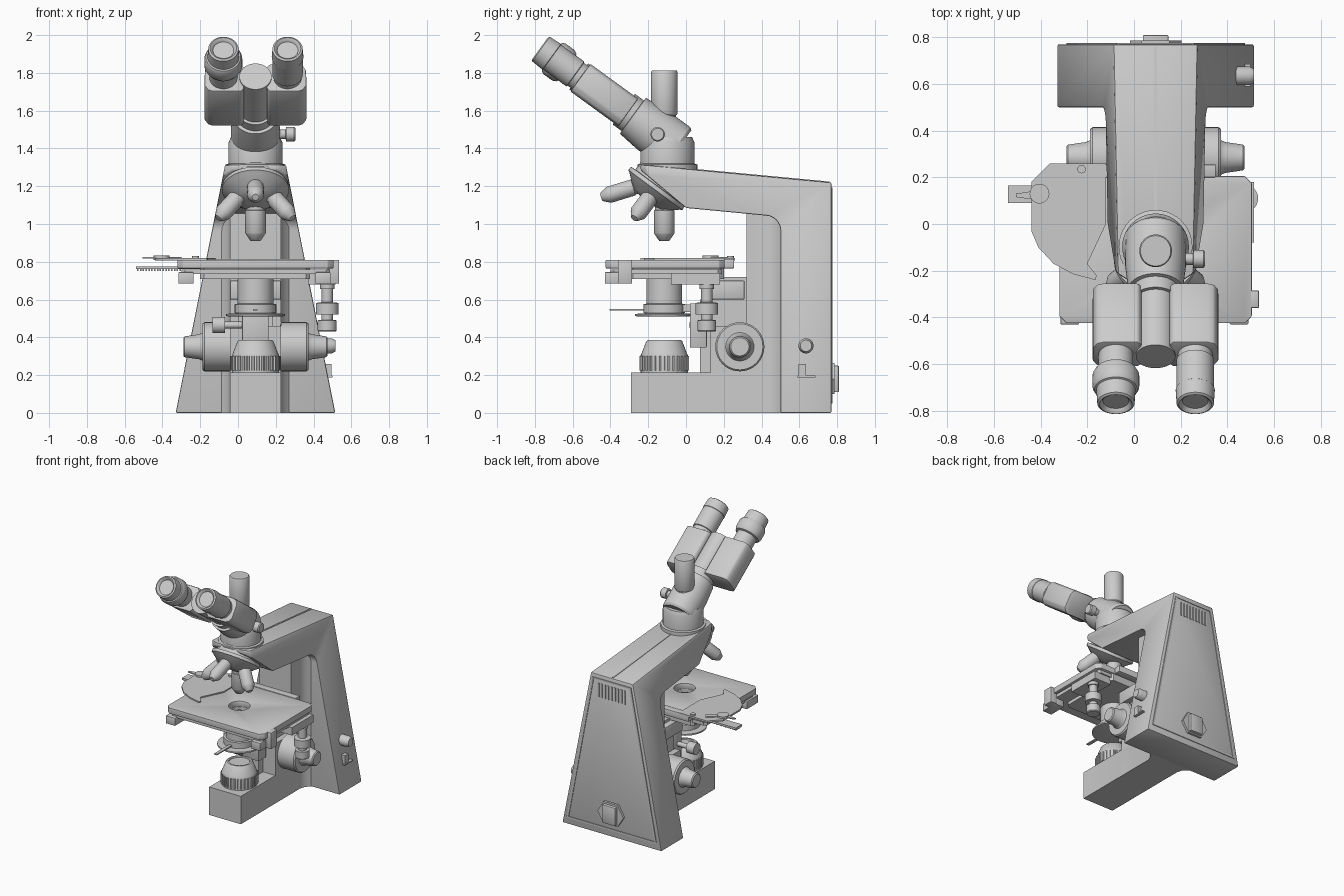
import bpy, bmesh
from math import sin, cos, pi, radians
from mathutils import Vector, Matrix

CX = 0.0925   # optical centre line in x


def finish(name, bm, bevel=0.0, cutters=(), mat=None):
    bmesh.ops.recalc_face_normals(bm, faces=bm.faces)
    me = bpy.data.meshes.new(name)
    bm.to_mesh(me)
    bm.free()
    ob = bpy.data.objects.new(name, me)
    bpy.context.collection.objects.link(ob)
    if mat:
        ob.matrix_world = mat
    bpy.ops.object.select_all(action='DESELECT')
    ob.select_set(True)
    bpy.context.view_layer.objects.active = ob
    for c in cutters:
        m = ob.modifiers.new('cut', 'BOOLEAN')
        m.object, m.operation, m.solver = c[0], c[1], 'EXACT'
    if bevel:
        m = ob.modifiers.new('bevel', 'BEVEL')
        m.width, m.segments, m.limit_method = bevel, 2, 'ANGLE'
    if cutters or bevel:
        bpy.ops.object.convert(target='MESH')
    bpy.ops.object.shade_smooth_by_angle(angle=radians(32))
    return ob


def prism(name, pts, fn, **kw):
    """Closed outline pts, placed by fn(u, v, side) with side -1 and +1."""
    bm = bmesh.new()
    a, b = [[bm.verts.new(fn(u, v, s)) for u, v in pts] for s in (-1, 1)]
    bm.faces.new(a)
    bm.faces.new(b)
    n = len(pts)
    for i in range(n):
        j = (i + 1) % n
        bm.faces.new((a[i], a[j], b[j], b[i]))
    return finish(name, bm, **kw)


def plan(name, pts, z0, z1, **kw):
    return prism(name, pts, lambda u, v, s: (u, v, z0 if s < 0 else z1), **kw)


def box(name, x0, x1, y0, y1, z0, z1, **kw):
    return plan(name, [(x0, y0), (x1, y0), (x1, y1), (x0, y1)], z0, z1, **kw)


def lathe(name, prof, origin, axis=(0, 0, 1), n=40):
    """Revolve (radius, height) profile about an axis through origin."""
    bm = bmesh.new()
    rings = [[bm.verts.new((r * cos(2 * pi * i / n), r * sin(2 * pi * i / n), h))
              for i in range(n)] for r, h in prof]
    for p, q in zip(rings, rings[1:]):
        for i in range(n):
            bm.faces.new((p[i], p[(i + 1) % n], q[(i + 1) % n], q[i]))
    bm.faces.new(rings[0])
    bm.faces.new(rings[-1])
    rot = Vector(axis).to_track_quat('Z', 'Y').to_matrix().to_4x4()
    return finish(name, bm, mat=Matrix.Translation(origin) @ rot)


def cyl(name, r, h0, h1, origin, axis=(0, 0, 1), n=40):
    return lathe(name, [(r, h0), (r, h1)], origin, axis, n)


# --- Tapered column and arm: C-shaped side outline, width shrinking with height
def half(z):
    return 0.4225 - 0.199 * z


fillet = [(0.42 + 0.08 * sin(a), 0.965 + 0.08 * cos(a)) for a in [i * pi / 12 for i in range(7)]]
side = [(0.77, 0), (0.77, 1.22), (-0.24, 1.315), (-0.24, 1.285), (0, 1.085)] + fillet + [(0.5, 0)]
nose = [(0.12, -0.24), (0.165, -0.21), (0.19, -0.15), (0.22, -0.05), (0.5, 0.02)]
outline = [(CX + x, y) for x, y in nose] + [(CX + 0.5, 1), (CX - 0.5, 1)] + [(CX - x, y) for x, y in nose[::-1]]
cutter = plan('arm_outline_cutter', outline, -0.1, 1.5)
cutter.hide_render = True
cutter.hide_viewport = False
prism('column_and_arm', side, lambda y, z, s: (CX + s * half(z), y, z),
      cutters=[(cutter, 'INTERSECT')], bevel=0.008)
cutter.hide_set(True)

# Inner column and foot
for name, yf, z1 in (('foot', -0.29, 0.215), ('inner_column', 0.32, 1.06), ('focus_housing', 0.13, 0.46)):
    q = [(0.135, yf), (0.135, 0.43), (0.15, 0.475), (0.19, 0.51)]
    plan(name, [(CX + x, y) for x, y in q] + [(CX - x, y) for x, y in q[::-1]], 0, z1)
top_tilt = Matrix.Translation((CX, 0.4, 1.2555)) @ Matrix.Rotation(-0.0938, 4, 'X')
box('top_seam', -0.006, 0.006, -0.36, 0.36, -0.003, 0.003, mat=top_tilt)

# --- Back panel frame, vents, power inlet, side switch
for s in (-1, 1):
    prism('back_frame_side', [(half(0.05) - 0.03, 0.05), (half(0.05) - 0.045, 0.05),
                              (half(1.19) - 0.035, 1.19), (half(1.19) - 0.02, 1.19)],
          lambda x, z, k, s=s: (CX + s * x, 0.77 + 0.005 * k, z))
for z in (0.05, 1.18):
    w = half(z) - 0.03
    box('back_frame_rail', CX - w, CX + w, 0.765, 0.775, z, z + 0.012)
for i in range(9):
    x = CX + (i - 4) * 0.028
    box('vent_slat', x - 0.006, x + 0.006, 0.765, 0.776, 1.05, 1.155)
hexa = [(0.11, 0.18), (0.06, 0.265), (-0.06, 0.265), (-0.11, 0.18), (-0.06, 0.1), (0.06, 0.1)]
prism('power_inlet_plate', hexa, lambda x, z, s: (CX + x, 0.775 + 0.012 * s, z))
box('power_inlet', CX - 0.055, CX + 0.055, 0.77, 0.81, 0.11, 0.25, bevel=0.006)
lathe('brightness_knob', [(0.04, -0.1), (0.04, 0.06), (0.03, 0.08)], (0.435, 0.635, 0.355), (1, 0, 0.0))
box('side_switch', 0.42, 0.495, 0.595, 0.635, 0.195, 0.26)
box('side_switch_base', 0.42, 0.5, 0.59, 0.685, 0.188, 0.197)

# --- Focus knobs, both sides
for s in (-1, 1):
    lathe('focus_knob', [(0.11, 0.1), (0.11, 0.13), (0.13, 0.135), (0.13, 0.27), (0.122, 0.28), (0.075, 0.28),
                         (0.072, 0.285), (0.066, 0.30), (0.055, 0.375), (0.048, 0.382)],
          (CX, 0.285, 0.35), (s, 0, 0))

# --- Illuminator with ribbed collar
lathe('illuminator', [(0.125, 0.21), (0.125, 0.305), (0.12, 0.315), (0.095, 0.38), (0.088, 0.386),
                      (0.075, 0.386), (0.072, 0.378)], (CX, -0.115, 0))
for i in range(30):
    a = 2 * pi * i / 30
    cyl('illuminator_rib', 0.009, 0.225, 0.30, (CX + 0.124 * cos(a), -0.115 + 0.124 * sin(a), 0), n=6)

# --- Condenser and its carrier
lathe('condenser', [(0.11, 0.53), (0.11, 0.575), (0.095, 0.578), (0.095, 0.71), (0.07, 0.735), (0.04, 0.76)],
      (CX, -0.115, 0))
lathe('condenser_ring', [(0.14, 0.51), (0.155, 0.513), (0.155, 0.524), (0.07, 0.53), (0.07, 0.54)], (CX, -0.115, 0))
box('iris_lever', CX - 0.012, CX + 0.012, -0.405, -0.2, 0.541, 0.549)
box('condenser_arm', CX - 0.05, CX + 0.05, -0.05, 0.14, 0.535, 0.575)
box('condenser_slide', CX - 0.07, CX + 0.07, 0.02, 0.11, 0.345, 0.58, bevel=0.006)
box('condenser_rack', CX - 0.03, CX + 0.03, 0.075, 0.135, 0.215, 0.60)
cyl('condenser_focus_knob', 0.043, -0.135, -0.07, (0, 0.06, 0.465), (1, 0, 0))
cyl('condenser_focus_shaft', 0.018, -0.08, 0.05, (0, 0.06, 0.465), (1, 0, 0))

# --- Stage plates with light opening
def chamfered(x0, x1, y0, y1, c):
    return [(x0 + c, y0), (x1 - c, y0), (x1, y0 + c), (x1, y1 - c), (x1 - c, y1), (x0 + c, y1), (x0, y1 - c), (x0, y0 + c)]


hole = cyl('stage_hole_cutter', 0.075, 0.6, 0.9, (CX, -0.115, 0))
hole.hide_render = True
cut = [(hole, 'DIFFERENCE')]
plan('stage_top', chamfered(-0.32, 0.505, -0.425, 0.205, 0.03), 0.765, 0.81, cutters=cut, bevel=0.004)
plan('stage_lower', chamfered(-0.30, 0.485, -0.40, 0.19, 0.02), 0.735, 0.76, cutters=cut)
plan('stage_core', chamfered(-0.2, 0.38, -0.30, 0.20, 0.02), 0.71, 0.766, cutters=cut)
hole.hide_set(True)
for x in (-0.315, 0.41):
    box('stage_front_guide', x, x + 0.08, -0.43, -0.29, 0.685, 0.745, bevel=0.004)
box('stage_clamp', 0.475, 0.535, -0.36, -0.285, 0.685, 0.81, bevel=0.004)
box('stage_carrier', CX - 0.135, CX + 0.135, 0.10, 0.31, 0.60, 0.70, bevel=0.006)
box('stage_post', CX - 0.09, CX + 0.09, 0.14, 0.33, 0.40, 0.72)
box('stage_drive_bracket', 0.37, 0.515, -0.08, 0.18, 0.68, 0.74)

# Coaxial stage drive knobs
lathe('stage_drive', [(0.045, 0.43), (0.05, 0.436), (0.05, 0.49), (0.03, 0.492), (0.03, 0.52), (0.06, 0.522),
                      (0.06, 0.582), (0.03, 0.586), (0.03, 0.655), (0.038, 0.657), (0.038, 0.70)], (0.472, 0.11, 0))

# --- Slide holder on the left: fan plate, finger lever, rack
fan = [(-0.36, 0.26), (-0.44, 0.18), (-0.44, -0.03), (-0.41, -0.10), (-0.345, -0.17), (-0.26, -0.215), (-0.165, -0.24),
       (-0.16, -0.22), (-0.20, -0.17), (-0.12, 0.0), (-0.12, 0.26)]
plan('slide_holder', fan, 0.806, 0.819)
cyl('holder_pivot', 0.042, 0.81, 0.832, (-0.405, 0.13, 0))
cyl('holder_screw', 0.018, 0.81, 0.83, (-0.225, 0.235, 0), n=20)
plan('finger_lever', [(-0.505, 0.115), (-0.40, 0.10), (-0.30, 0.19), (-0.32, 0.22), (-0.41, 0.145), (-0.505, 0.13)], 0.817, 0.825)
box('holder_rack', -0.54, 0.2, 0.09, 0.165, 0.761, 0.776)
for i in range(16):
    box('rack_tooth', -0.535 + i * 0.015, -0.527 + i * 0.015, 0.10, 0.155, 0.752, 0.762)
box('slide_guide', -0.2, 0.35, 0.2, 0.255, 0.765, 0.815, bevel=0.004)

# --- Nosepiece, tilted, with four objectives on a cone
ax = Vector((0, -0.595, -0.804)).normalized()
centre = Vector((CX, -0.155, 1.19))
lathe('nosepiece', [(0.15, -0.06), (0.15, -0.012), (0.176, -0.01), (0.178, 0.012), (0.165, 0.02), (0.10, 0.075), (0.05, 0.085)], centre, ax)
apex = centre - ax * 0.067
side_v = Vector((1, 0, 0))
up_v = ax.cross(side_v)
if up_v.z > 0:
    up_v = -up_v
ca, sa = cos(radians(36.5)), sin(radians(36.5))
for k, (L, r) in enumerate(((0.335, 0.055), (0.33, 0.046), (0.35, 0.044), (0.33, 0.046))):
    b = k * pi / 2
    d = ax * ca + (up_v * cos(b) + side_v * sin(b)) * sa
    lathe('objective', [(r * 0.9, 0.08), (r * 0.9, 0.17), (r, 0.172), (r, L - 0.045), (r * 0.9, L - 0.035),
                        (r * 0.5, L - 0.003), (r * 0.4, L)], apex, d, n=28)

# --- Viewing head
lathe('head_base', [(0.158, 1.27), (0.158, 1.315), (0.143, 1.32), (0.143, 1.43), (0.13, 1.46)], (CX, -0.098, 0))
T = Vector((0, -0.809, 0.588)).normalized()
P0 = Vector((CX, -0.305, 1.59))
lathe('head_tube', [(0.12, -0.325), (0.13, -0.31), (0.13, -0.15), (0.117, -0.03), (0.1, -0.028), (0.1, 0.03)], P0, T)
lathe('camera_tube', [(0.062, 1.4), (0.062, 1.575), (0.068, 1.58), (0.07, 1.585), (0.07, 1.805), (0.065, 1.813)], (CX, -0.115, 0))
lathe('head_lock_knob', [(0.025, 0.1), (0.025, 0.16), (0.038, 0.162), (0.038, 0.205), (0.032, 0.212)], (CX, -0.15, 1.475), (1, 0, 0))

# Binocular body: two chamfered lobes around a hinge barrel
N = Vector((0, 0.588, 0.809)).normalized()
lobe = [(0.06, 0.07), (0.075, 0.09), (0.225, 0.09), (0.252, 0.08), (0.268, 0.05), (0.27, -0.05), (0.252, -0.08),
        (0.225, -0.09), (0.075, -0.09), (0.06, -0.07)]
for s in (-1, 1):
    prism('binocular_lobe', lobe, lambda x, t, k, s=s: P0 + Vector((s * x, 0, 0)) + N * t + T * (0.0 if k < 0 else 0.315), bevel=0.008)
cyl('hinge_barrel', 0.085, 0.0, 0.325, P0, T)

# Eyepieces: the left one carries a dioptre ring
end = [(0.08, 0.572), (0.07, 0.578), (0.062, 0.572), (0.055, 0.56)]
lathe('eyepiece_right', [(0.074, 0.3), (0.074, 0.345), (0.081, 0.348), (0.081, 0.5), (0.084, 0.503)] + end, P0 + Vector((0.17, 0, 0)), T)
lathe('eyepiece_left', [(0.074, 0.3), (0.074, 0.40), (0.09, 0.405), (0.10, 0.425), (0.10, 0.485), (0.092, 0.50),
                        (0.084, 0.503)] + end, P0 + Vector((-0.17, 0, 0)), T)
